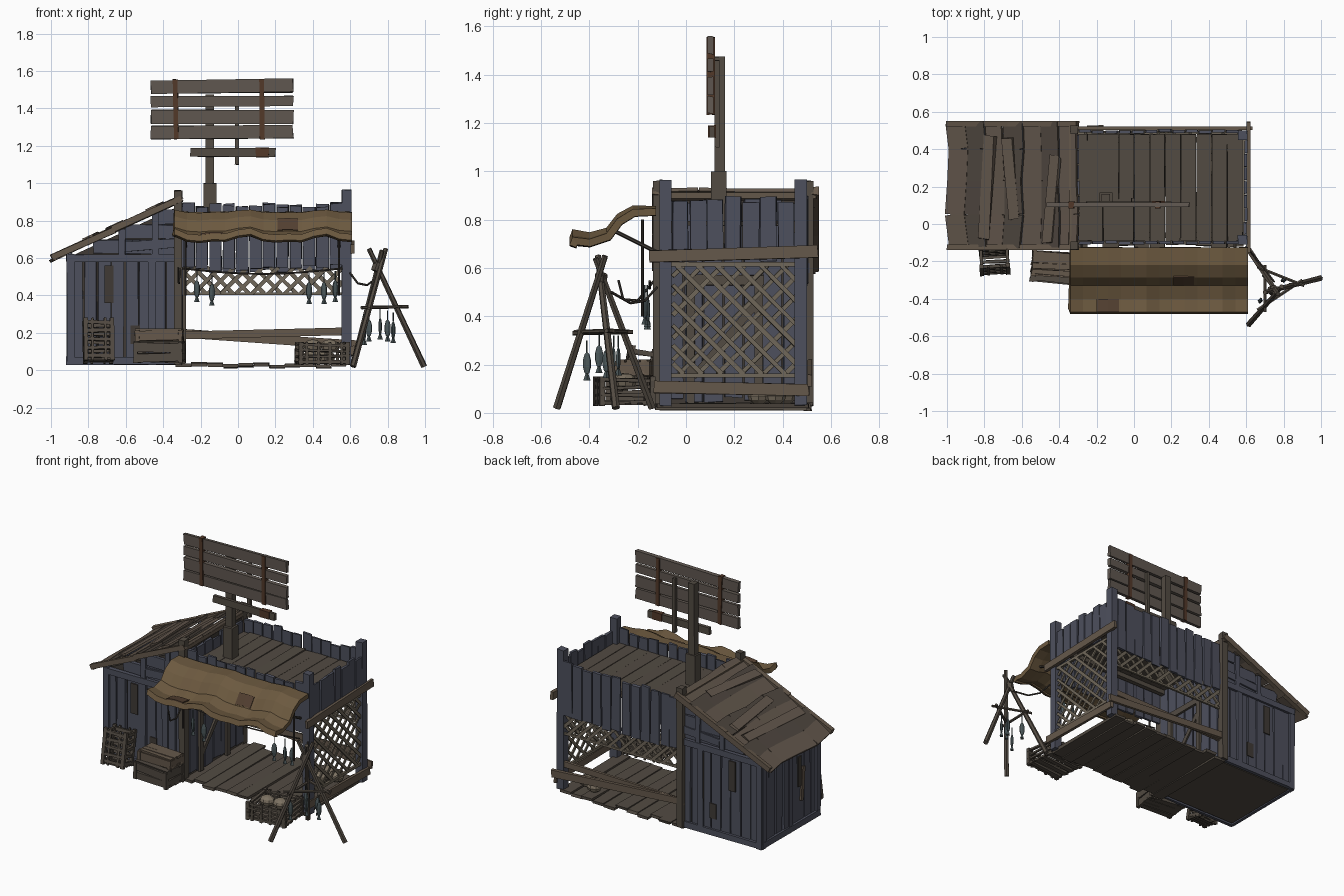
import bpy, bmesh, math, random
from mathutils import Vector, Matrix

if "Cube" in bpy.data.objects:
    bpy.data.objects.remove(bpy.data.objects["Cube"])

random.seed(4)
V = Vector
X, Y, Z = V((1, 0, 0)), V((0, 1, 0)), V((0, 0, 1))
COL = dict(blue=(.075, .08, .11), brown=(.13, .098, .07), dark=(.05, .042, .035), wood=(.085, .07, .055),
           sign=(.115, .095, .08), roof=(.12, .092, .07), roof_dark=(.075, .06, .048), cloth=(.15, .1, .05),
           patch=(.085, .05, .03), lattice=(.16, .135, .1), rust=(.085, .04, .022), fish=(.07, .095, .1),
           sack=(.2, .165, .12))
mats, parts = {}, {}
for k, c in COL.items():
    mats[k] = bpy.data.materials.new(k)
    mats[k].diffuse_color = (*c, 1)


def part(name, mat):
    parts[name] = (bmesh.new(), mat)
    return parts[name][0]


def board(bm, a, b, w, d, n=Y, j=0.0):
    """box from a to b, w wide, d deep along n, with slightly uneven corners"""
    a, b = V(a), V(b)
    s = (b - a).cross(n).normalized()
    n = s.cross(b - a).normalized()
    vs = []
    for e in (a, b):
        for p, q in ((-1, -1), (1, -1), (1, 1), (-1, 1)):
            vs.append(bm.verts.new(e + s * (p * w / 2 + random.uniform(-j, j)) + n * q * d / 2
                                   + (b - a).normalized() * random.uniform(-j, j)))
    for f in ((3, 2, 1, 0), (4, 5, 6, 7), (0, 1, 5, 4), (1, 2, 6, 5), (2, 3, 7, 6), (3, 0, 4, 7)):
        bm.faces.new([vs[i] for i in f])


def prism(bm, pts, y0, y1):
    """x-z outline extruded along y"""
    A = [bm.verts.new((x, y0, z)) for x, z in pts]
    B = [bm.verts.new((x, y1, z)) for x, z in pts]
    bm.faces.new(A)
    bm.faces.new(B[::-1])
    for i in range(len(pts)):
        k = (i + 1) % len(pts)
        bm.faces.new((A[k], A[i], B[i], B[k]))


def rod(bm, pts, r, r2=None, n=6):
    for a, b in zip(pts, pts[1:]):
        a, b = V(a), V(b)
        m = Matrix.Translation((a + b) / 2) @ (b - a).to_track_quat('Z', 'Y').to_matrix().to_4x4()
        bmesh.ops.create_cone(bm, cap_ends=True, segments=n, radius1=r, radius2=r2 or r, depth=(b - a).length, matrix=m)


def row(bm, a, b, z0, z1, count, d, n, jz=.015, gap=.008):
    """row of upright boards between two ground points"""
    a, b = V(a), V(b)
    w = (b - a).length / count
    for i in range(count):
        p = a.lerp(b, (i + .5) / count) + n * random.uniform(-.004, .004)
        board(bm, p + Z * (z0 + random.uniform(-jz, jz)), p + Z * (z1 + random.uniform(-jz, jz)), w - gap, d, n, .004)


def lattice(bm, u0, u1, v0, v1, place, n, step, w):
    """two layers of diagonal strips clipped to a rectangle"""
    for sg in (1, -1):
        c = (u0 + v0 if sg > 0 else u0 - v1) + step / 2
        end = u1 + v1 if sg > 0 else u1 - v0
        while c < end:
            lo, hi = (max(u0, c - v1), min(u1, c - v0)) if sg > 0 else (max(u0, c + v0), min(u1, c + v1))
            if hi - lo > .012:
                board(bm, place(lo, sg * (c - lo)) + n * sg * .004, place(hi, sg * (c - hi)) + n * sg * .004, w, .008, n, .002)
            c += step * random.uniform(.85, 1.15)


def crate(name, mat, loc, size, rot, slats, cols=0, solid=False):
    """slatted crate standing at loc"""
    bm = part(name, mat)
    w, d, h = size
    for sx in (-1, 1):
        for sy in (-1, 1):
            board(bm, (sx * w / 2, sy * d / 2, 0), (sx * w / 2, sy * d / 2, h), .022, .022, Y, .002)
    for i in range(slats):
        z, sw = (i + .5) * h / slats, h / slats * (.88 if solid else .42)
        for s in (-1, 1):
            t = random.uniform(-.005, .005)
            board(bm, (-w * .55, s * d / 2, z + t), (w * .55, s * d / 2, z - t), sw, .016, Y, .003)
            board(bm, (s * w / 2, -d * .55, z - t), (s * w / 2, d * .55, z + t), sw, .016, X, .003)
    for i in range(cols):
        x = -w / 2 + (i + .5) * w / cols
        for s in (-1, 1):
            board(bm, (x, s * d * .53, 0), (x, s * d * .53, h), .014, .01, Y, .002)
    for z in (.01, h) if solid else (.01,):
        for i in range(4):
            y = -d / 2 + (i + .5) * d / 4
            board(bm, (-w * .54, y, z), (w * .54, y, z), d / 4 * (.92 if solid else .6), .014, Z, .005)
    bm.transform(Matrix.Translation(loc) @ rot)


def fish(bm, x, y, top, h):
    rod(bm, [(x, y, top + .05), (x, y, top)], .003, n=4)
    m = Matrix.Translation((x, y, top - h * .4)) @ Matrix.Rotation(random.uniform(0, 3), 4, 'Z') @ Matrix.Diagonal((.019, .01, h * .42, 1))
    bmesh.ops.create_uvsphere(bm, u_segments=6, v_segments=5, radius=1, matrix=m)
    rod(bm, [(x, y, top - h * .72), (x, y, top - h)], .004, .015, n=4)


def slope(x):
    return .59 + .464 * (x + 1)


# ---- shed: core, wall boards, trims
prism(part('shed_core', 'dark'), [(-.89, .04), (-.31, .04), (-.31, slope(-.31) - .03), (-.89, slope(-.89) - .03)], -.09, .48)
board(part('shed_bottom', 'wood'), (-.89, .195, .038), (-.31, .195, .038), .56, .012, Z)
bm = part('shed_walls', 'blue')
for y in (-.098, .488):
    row(bm, (-.9, y, 0), (-.31, y, 0), .05, .60, 8, .018, Y)
    for z in (.66, .74, .82):
        lo = max(-.9, (z + .035 - .59) / .464 - 1)
        board(bm, (lo, y, z), (-.31, y, z), .075, .018, Y, .004)
row(bm, (-.898, -.1, 0), (-.898, .49, 0), .05, .62, 8, .018, X)
row(bm, (-.3, -.09, 0), (-.3, .48, 0), .05, .87, 7, .016, X)
bm = part('shed_frame', 'blue')
for y in (-.108, .498):
    for x in (-.895, -.46):
        board(bm, (x, y, .03), (x, y, .62), .04, .022, Y, .003)
    board(bm, (-.91, y, .05), (-.3, y, .05), .04, .022, Y, .003)
    board(bm, (-.91, y, .60), (-.3, y, .60), .04, .026, Y, .003)
    for x in (-.62, -.44):
        board(bm, (x, y, .62), (x, y, slope(x) - .01), .035, .02, Y, .003)
    board(bm, (-.6, y, .66), (-.32, y, .68), .05, .018, Y, .003)
for z in (.05, .6):
    board(bm, (-.908, -.11, z), (-.908, .5, z), .04, .022, X, .003)
for y in (-.09, .2, .48):
    board(bm, (-.908, y, .03), (-.908, y, .62), .04, .02, X, .003)
bm = part('shed_gaps', 'dark')
for y in (-.109, .499):
    board(bm, (-.69, y, .36), (-.69, y, .56), .05, .008)
    board(bm, (-.55, y, .14), (-.55, y, .24), .05, .008)
    board(bm, (-.47, y, .1), (-.47, y, .56), .02, .012)
board(bm, (-.91, .1, .3), (-.91, .1, .5), .03, .008, X)
board(part('wall_repair_board', 'brown'), (-.912, .08, .2), (-.912, .06, .42), .03, .012, X, .004)
# inner door
bm = part('inner_door_frame', 'wood')
for y in (.02, .3):
    board(bm, (-.288, y, .04), (-.288, y, .55), .035, .02, X, .003)
board(bm, (-.288, 0, .55), (-.288, .32, .55), .04, .02, X, .003)
board(bm, (-.288, .03, .15), (-.288, .29, .45), .03, .016, X, .003)

# ---- shed roof: overlapping warped boards, loose boards, barge boards, ridge
R = V((1, 0, .464)).normalized()
N = V((-.464, 0, 1)).normalized()
roofs = [part('roof_boards_light', 'roof'), part('roof_boards_dark', 'roof_dark')]
ys = [-.125, .05, .23, .4, .54]
for i in range(7):
    c = V((-.945 + i * .098, 0, 0))
    c.z = slope(c.x) + .002 + (.012 if i % 2 else 0)
    sh = [random.uniform(-.014, .014) for _ in ys]
    for k in range(4):
        board(roofs[i % 2], c + R * sh[k] + Y * ys[k], c + R * sh[k + 1] + Y * (ys[k + 1] + .003), .12, .016, N - R * .12)
for x, y0, y1, dx in ((-.8, -.08, .47, .03), (-.64, .03, .46, -.04), (-.47, -.1, .36, .05)):
    board(roofs[0], (x, y0, slope(x) + .028), (x + dx, y1, slope(x + dx) + .028), .06, .014, N, .008)
bm = part('roof_barge_boards', 'brown')
for y in (-.125, .535):
    for a, b in ((-.995, -.66), (-.67, -.3)):
        board(bm, (a, y, slope(a) + .008), (b, y, slope(b) + .005), .035, .03, Y, .004)
board(bm, (-.325, -.13, .9), (-.325, .54, .9), .05, .025, Z, .004)

# ---- posts
bm = part('corner_posts', 'blue')
for y in (-.085, .475):
    board(bm, (.58, y, .03), (.58, y, .965), .05, .05, Y, .003)
bm = part('middle_posts', 'wood')
for y in (-.115, .505):
    board(bm, (-.32, y, .03), (-.32, y, .96), .042, .045, Y, .003)

# ---- stall floor and upper deck
bm, bd = part('stall_floor', 'wood'), part('upper_deck', 'wood')
for i in range(11):
    x = -.29 + i * .083
    o = random.uniform(-.02, .015)
    z = .028 + random.uniform(-.009, .006)
    board(bm, (x, -.12 + o, z), (x, .51 + o, z + random.uniform(-.006, .006)), .08, .018, Z, .005)
    board(bd, (x, -.09, .785), (x, .48, .785 + random.uniform(-.004, .004)), .08, .018, Z, .002)
for y in (-.06, .45):
    board(bd, (-.3, y, .76), (.58, y, .76), .03, .03, Z)

# ---- parapet boards and rails
bm = part('parapet_boards', 'blue')
row(bm, (-.3, -.1, 0), (.56, -.1, 0), .55, .885, 12, .016, Y)
row(bm, (-.3, .495, 0), (.56, .495, 0), .53, .885, 12, .016, Y)
row(bm, (.595, -.06, 0), (.595, .45, 0), .64, .885, 7, .016, X)
bm = part('side_and_back_rails', 'brown')
board(bm, (.612, -.15, .65), (.612, .545, .67), .05, .02, X, .004)
board(bm, (.612, -.13, .107), (.612, .51, .093), .045, .02, X, .004)
board(bm, (-.34, .512, .2), (.63, .512, .135), .045, .018, Y, .004)
board(bm, (-.34, .49, .185), (.56, .49, .205), .04, .014, Y, .004)
bm = part('lattice_panels', 'lattice')
lattice(bm, -.055, .455, .16, .61, lambda u, v: V((.588, u, v)), X, .088, .018)
lattice(bm, -.3, .56, .41, .55, lambda u, v: V((u, .488, v)), Y, .08, .02)
for z in (.155, .615):
    board(bm, (.588, -.06, z), (.588, .46, z), .018, .016, X)
board(bm, (-.3, .488, .41), (.56, .488, .41), .014, .014, Y)

# ---- sign and its poles
bm = part('sign_poles', 'wood')
board(bm, (-.15, .135, .7), (-.15, .135, 1.0), .07, .065, Y, .003)
board(bm, (-.15, .14, .98), (-.15, .14, 1.475), .045, .042, Y, .002)
board(bm, (-.005, .128, 1.1), (-.005, .128, 1.46), .022, .022, Y, .002)
board(bm, (-.255, .108, 1.165), (.2, .108, 1.163), .045, .022, Y, .003)
bm = part('sign_boards', 'sign')
for z0, z1, w in ((1.27, 1.276, .07), (1.357, 1.355, .076), (1.437, 1.44, .058), (1.513, 1.522, .072)):
    board(bm, (-.465, .102, z0), (.295, .102, z1), w, .024, Y, .004)
bm = part('sign_straps', 'rust')
for x in (-.33, .13):
    board(bm, (x, .102, 1.235), (x - .005, .102, 1.555), .026, .036, Y, .002)
board(bm, (.13, .108, 1.14), (.13, .108, 1.19), .07, .032, Y, .002)

# ---- cloth awning with patches
PROFILE = [(-.125, .85), (-.22, .848), (-.285, .81), (-.33, .75), (-.40, .728), (-.47, .738), (-.482, .705)]


def sheet(name, mat, x0, x1, n, prof, lift, thick):
    bm = part(name, mat)
    g = []
    for i in range(n + 1):
        x = x0 + (x1 - x0) * i / n
        w = .011 * math.sin(x * 15 + 1) + .006 * math.sin(x * 31)
        g.append([bm.verts.new((x, y, z + lift + w * (.4 + 3 * (-.12 - y)))) for y, z in prof])
    for a, b in zip(g, g[1:]):
        for k in range(len(prof) - 1):
            bm.faces.new((a[k], b[k], b[k + 1], a[k + 1]))
    bmesh.ops.recalc_face_normals(bm, faces=bm.faces)
    bmesh.ops.solidify(bm, geom=bm.faces[:], thickness=thick)


sheet('awning', 'cloth', -.34, .61, 14, PROFILE, 0, .03)
sheet('awning_patch_a', 'patch', .21, .32, 2, PROFILE[2:4], .008, .008)
sheet('awning_patch_b', 'patch', -.2, -.08, 2, PROFILE[4:6], .008, .008)
bm = part('awning_supports', 'dark')
for x in (-.28, .54):
    rod(bm, [(x, -.11, .66), (x, -.29, .75)], .008)
    rod(bm, [(x, -.18, .4), (x, -.18, .8)], .006)

# ---- drying tripod
bm = part('tripod_poles', 'wood')
for a, b in (((.615, -.535, .02), (.79, -.335, .65)), ((.995, -.29, .02), (.70, -.365, .65)), ((.615, -.14, .02), (.77, -.375, .64))):
    rod(bm, [a, b], .017, .013)
rod(bm, [(.735, -.355, .53), (.75, -.35, .575)], .026)
for a, b in (((.66, -.46, .335), (.90, -.3, .34)), ((.66, -.23, .335), (.91, -.33, .34)), ((.70, -.47, .33), (.70, -.22, .335))):
    rod(bm, [a, b], .009)

# ---- ropes and hanging fish
bm = part('ropes', 'dark')
rod(bm, [(.6, -.12, .52), (.64, -.17, .465), (.69, -.23, .455), (.75, -.31, .5)], .006)
rod(bm, [(-.3 + .86 * t / 8, -.15, .545 - .03 * math.sin(math.pi * t / 8)) for t in range(9)], .005)
rod(bm, [(-.31, -.13, .55), (-.315, -.2, .465), (-.32, -.26, .47), (-.32, -.28, .55)], .005)
bm = part('hanging_fish', 'fish')
for x, y, t in ((.675, -.41, .25), (.76, -.36, .28), (.80, -.3, .27), (.83, -.33, .26), (.70, -.28, .27),
                (-.22, -.16, .48), (-.14, -.16, .46), (.38, -.16, .47), (.46, -.16, .47), (.52, -.17, .48)):
    fish(bm, x, y, t, .115)

# ---- crates, chest and sacks
rz = lambda a: Matrix.Rotation(a, 4, 'Z')
crate('plank_chest', 'wood', (-.42, -.235, .04), (.24, .15, .11), rz(-.1), 2, solid=True)
crate('chest_box', 'brown', (-.42, -.215, .155), (.23, .12, .06), rz(-.06), 1, solid=True)
crate('fish_crate', 'wood', (.45, -.255, .03), (.25, .21, .12), rz(.1), 4, 4)
crate('leaning_crate', 'wood', (-.745, -.215, .045), (.14, .1, .23), rz(.06) @ Matrix.Rotation(-.18, 4, 'X'), 5, 2)
bm = part('sacks', 'sack')
for x, y, z in ((.4, .3, .07), (.47, .37, .07), (.39, .41, .07), (.40, -.26, .13), (.49, -.25, .13)):
    bmesh.ops.create_uvsphere(bm, u_segments=8, v_segments=6, radius=1,
                              matrix=Matrix.Translation((x, y, z)) @ Matrix.Diagonal((.05, .045, .035, 1)))

# ---- turn every part into an object
for name, (bm, mat) in parts.items():
    bmesh.ops.recalc_face_normals(bm, faces=bm.faces)
    me = bpy.data.meshes.new(name)
    bm.to_mesh(me)
    bm.free()
    me.materials.append(mats[mat])
    bpy.context.collection.objects.link(bpy.data.objects.new(name, me))

for m in bpy.data.materials:
    if m.users and not m.is_grease_pencil:
        m.use_nodes = True
        m.node_tree.nodes["Principled BSDF"].inputs["Base Color"].default_value = m.diffuse_color
